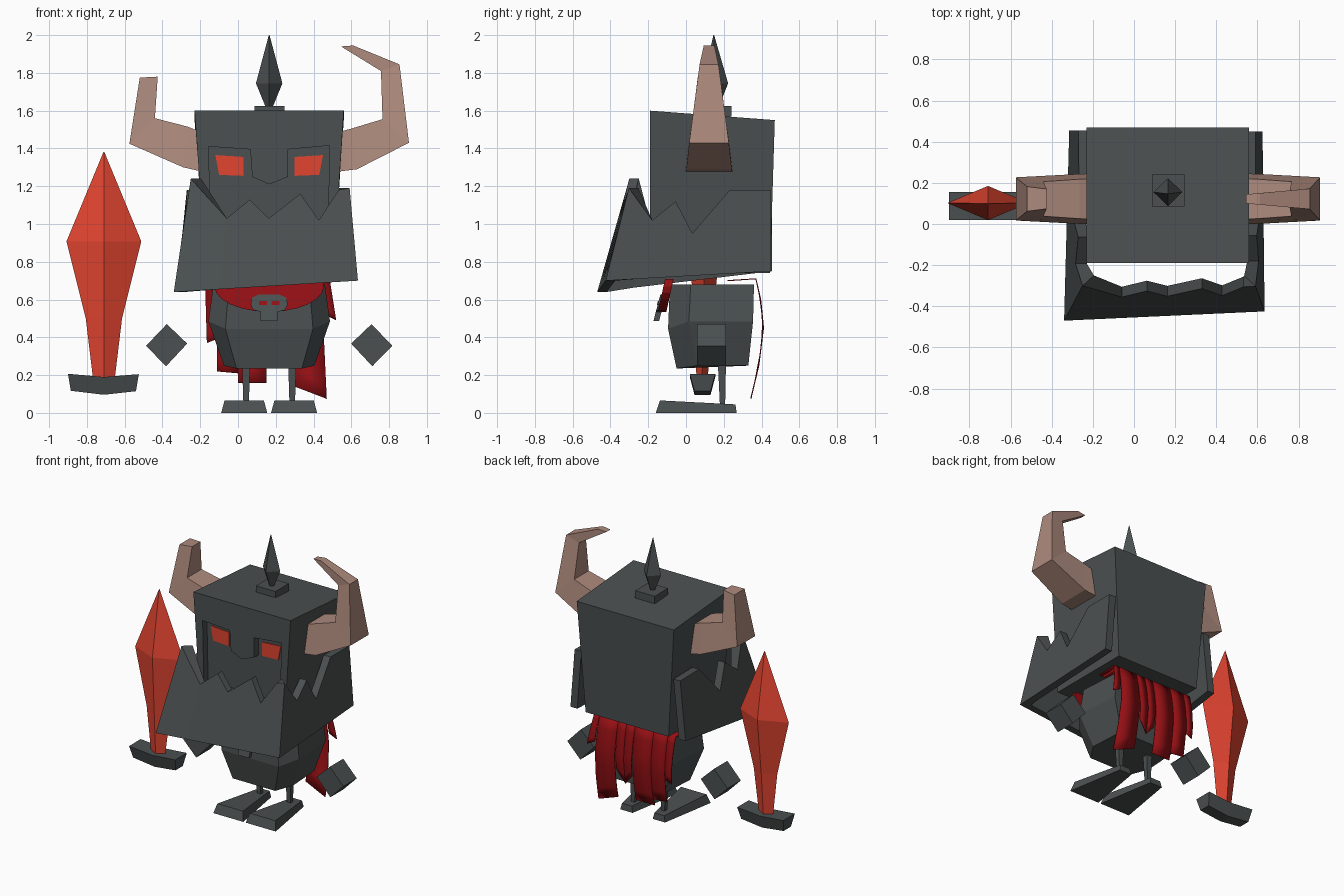
import bpy, bmesh, math
from mathutils import Vector

if "Cube" in bpy.data.objects:
    bpy.data.objects.remove(bpy.data.objects["Cube"])


def material(name, rgb):
    m = bpy.data.materials.new(name)
    m.diffuse_color = (*rgb, 1)
    m.use_nodes = True
    m.node_tree.nodes["Principled BSDF"].inputs["Base Color"].default_value = m.diffuse_color
    return m


IRON = material("dark iron", (0.070, 0.080, 0.080))
GLOW = material("glowing red", (0.75, 0.058, 0.030))
HORN = material("horn tan", (0.42, 0.255, 0.205))
CLOTH = material("deep red cloth", (0.30, 0.005, 0.007))
CX = 0.165  # middle of the body


def make(name, verts, faces, mat, closed=True):
    bm = bmesh.new()
    vs = [bm.verts.new(v) for v in verts]
    for f in faces:
        bm.faces.new([vs[i] for i in f])
    if closed:
        bmesh.ops.recalc_face_normals(bm, faces=bm.faces)
    me = bpy.data.meshes.new(name)
    bm.to_mesh(me)
    bm.free()
    me.materials.append(mat)
    ob = bpy.data.objects.new(name, me)
    bpy.context.collection.objects.link(ob)
    return ob


def loft(name, rings, mat):
    n = len(rings[0])
    verts = [p for r in rings for p in r]
    faces = [tuple(range(n)), tuple(range(len(verts) - n, len(verts)))]
    for k in range(len(rings) - 1):
        for i in range(n):
            j = (i + 1) % n
            faces.append((k * n + i, k * n + j, k * n + n + j, k * n + n + i))
    return make(name, verts, faces, mat)


def prism(name, xz, y0, y1, mat, lean=0, z_ref=0):
    return loft(name, [[(x, y + lean * (z - z_ref), z) for x, z in xz]
                       for y in (y0, y1)], mat)


def rect(x0, x1, y0, y1, z):
    return [(x0, y0, z), (x1, y0, z), (x1, y1, z), (x0, y1, z)]


def diamond(cx, cy, rx, ry, z):
    return [(cx - rx, cy, z), (cx, cy - ry, z), (cx + rx, cy, z), (cx, cy + ry, z)]


# Helmet: tapered box with a face opening cut into the front
head = loft("helmet", [rect(-0.17, 0.505, -0.19, 0.445, 0.74),
                       [(-0.23, -0.19, 1.6), (0.56, -0.19, 1.6),
                        (0.56, 0.47, 1.55), (-0.23, 0.47, 1.55)]], IRON)
cutter = prism("face_opening", [(-0.145, 0.95), (-0.155, 1.41), (0.065, 1.395), (0.075, 1.25),
                                (CX, 1.21), (0.265, 1.25), (0.265, 1.395), (0.485, 1.415),
                                (0.475, 0.95)], -0.3, -0.14, IRON)
cutter.hide_render = True
mod = head.modifiers.new("cut", 'BOOLEAN')
mod.operation = 'DIFFERENCE'
mod.solver = 'EXACT'
mod.object = cutter
bpy.context.view_layer.objects.active = head
bpy.ops.object.modifier_apply(modifier="cut")
bpy.data.objects.remove(cutter)

# Eyes
for side, s in (("left", 1), ("right", -1)):
    prism("eye_" + side, [(CX + s * x, z) for x, z in
                          ((-0.285, 1.365), (-0.135, 1.355), (-0.135, 1.255), (-0.265, 1.26))],
          -0.147, -0.138, GLOW)

# Crest spike on its base
loft("crest_base", [rect(0.087, 0.245, 0.085, 0.24, 1.57),
                    rect(0.087, 0.245, 0.085, 0.24, 1.625)], IRON)
loft("crest_spike", [diamond(CX, 0.155, 0.015, 0.015, 1.61),
                     diamond(CX, 0.155, 0.07, 0.068, 1.745),
                     diamond(CX, 0.147, 0.002, 0.002, 2.0)], IRON)


# Horns: outer and inner outline points with half depth
def horn(name, stations):
    rings = []
    for (ox, oz), (ix, iz), hw in stations:
        rings.append([(ox, 0.122 - hw, oz), (ox, 0.122 + hw, oz),
                      (ix, 0.122 + hw * 0.8, iz), (ix, 0.122 - hw * 0.8, iz)])
    loft(name, rings, HORN)


horn("horn_right", [((0.51, 1.275), (0.51, 1.48), 0.125), ((0.63, 1.29), (0.60, 1.505), 0.12),
                    ((0.905, 1.43), (0.765, 1.555), 0.105), ((0.855, 1.845), (0.757, 1.81), 0.05),
                    ((0.61, 1.945), (0.545, 1.94), 0.028)])
horn("horn_left", [((-0.18, 1.275), (-0.18, 1.48), 0.125), ((-0.29, 1.30), (-0.265, 1.515), 0.12),
                   ((-0.575, 1.425), (-0.44, 1.56), 0.105), ((-0.52, 1.775), (-0.425, 1.78), 0.06)])

# Jaw guard: leaning wall round three sides with a jagged top
low = [Vector(p) for p in ((-0.315, 0.455, 0.75), (-0.34, -0.47, 0.64),
                           (0.635, -0.425, 0.70), (0.625, 0.45, 0.75))]
high = [Vector(p) for p in ((-0.265, 0.455, 1.24), (-0.25, -0.30, 1.24),
                            (0.59, -0.30, 1.20), (0.59, 0.45, 1.20))]
side_teeth = [(0.0, 1.18), (0.29, 1.18), (0.51, 0.95), (0.655, 1.12), (0.79, 1.02)]
front_teeth = [(0.0, 1.24), (0.25, 1.03), (0.38, 1.13), (0.50, 1.03),
               (0.69, 1.16), (0.80, 1.02), (0.93, 1.18)]
columns = ([(0, t, z) for t, z in side_teeth] + [(1, t, z) for t, z in front_teeth]
           + [(2, 0.0, 1.19)] + [(2, 1 - t, z) for t, z in reversed(side_teeth)])
rings = []
for seg, t, z in columns:
    a, b = low[seg].lerp(low[seg + 1], t), high[seg].lerp(high[seg + 1], t)
    top = a.lerp(b, (z - a.z) / (b.z - a.z))
    corner = t == 0.0 and seg > 0
    dx = 0.055 if seg == 0 or (seg == 1 and corner) else -0.055 if seg == 2 else 0
    dy = 0.05 if seg == 1 or corner else 0
    off = Vector((dx, dy, 0))
    rings.append([a, top, top + off, a + off])
loft("jaw_guard", rings, IRON)


# Torso with chamfered front corners
def torso_ring(hw, y0, y1, z, zf):
    return [(CX - hw, y0 + 0.11, z), (CX - hw * 0.72, y0, zf), (CX + hw * 0.72, y0, zf),
            (CX + hw, y0 + 0.11, z), (CX + hw * 0.93, y1, z), (CX - hw * 0.93, y1, z)]


loft("torso", [torso_ring(0.24, -0.05, 0.33, 0.25, 0.235), torso_ring(0.322, -0.095, 0.355, 0.485, 0.445),
               torso_ring(0.295, -0.085, 0.36, 0.68, 0.68)], IRON)

# Scarf across the chest, and the skull buckle
arc = [(CX + 0.29 * math.cos(a), 0.67 + 0.135 * math.sin(a))
       for a in [math.pi + math.pi * i / 12 for i in range(13)]]
prism("scarf", arc + [(CX + 0.28, 0.71), (CX - 0.28, 0.71)], -0.115, -0.07, CLOTH, 0.22, 0.69)
half = [(0.045, 0.487), (0.045, 0.535), (0.085, 0.545), (0.098, 0.575), (0.09, 0.61), (0.055, 0.627)]
skull = [(CX + x, z) for x, z in half] + [(CX - x, z) for x, z in reversed(half)]
prism("skull_buckle", skull, -0.135, -0.105, IRON, 0.26, 0.63)
for s in (-1, 1):
    prism("buckle_eye", [(CX + s * x, z) for x, z in
                         ((0.012, 0.572), (0.055, 0.572), (0.055, 0.592), (0.012, 0.592))],
          -0.139, -0.132, CLOTH, 0.26, 0.63)

# Ragged cape: strips hanging down one curved side profile
drop = [(0.37, 0.71), (0.395, 0.60), (0.41, 0.45), (0.385, 0.25), (0.342, 0.07)]


def cape_y(z):
    for (ya, za), (yb, zb) in zip(drop, drop[1:]):
        if z >= zb - 1e-6:
            return ya + (yb - ya) * (za - z) / (za - zb)
    return drop[-1][0]


strips = [(-0.175, -0.165, 0.37, -0.115, -0.115, 0.39), (-0.115, -0.11, 0.22, 0.0, 0.0, 0.21),
          (0.0, 0.0, 0.16, 0.15, 0.15, 0.16), (0.15, 0.16, 0.34, 0.22, 0.22, 0.27),
          (0.22, 0.22, 0.27, 0.29, 0.285, 0.36), (0.29, 0.30, 0.14, 0.44, 0.47, 0.075),
          (0.44, 0.46, 0.52, 0.485, 0.52, 0.49)]
verts, faces, ROWS = [], [], 8
for xa, xab, za, xb, xbb, zb in strips:
    base = len(verts)
    for x in (xa, xb):
        verts.append((x, 0.22, 0.70))
    for r in range(ROWS):
        f = r / (ROWS - 1)
        for x, xe, ze in ((xa, xab, za), (xb, xbb, zb)):
            z = 0.71 + (ze - 0.71) * f
            verts.append((x + (xe - x) * f, cape_y(z), z))
    for r in range(ROWS):
        i = base + 2 * r
        faces.append((i, i + 1, i + 3, i + 2))
cape = make("cape", verts, faces, CLOTH)
sol = cape.modifiers.new("thickness", 'SOLIDIFY')
sol.thickness = 0.006
sol.offset = 0
for p in cape.data.polygons:
    p.use_smooth = True
bpy.ops.object.select_all(action='DESELECT')
cape.select_set(True)
bpy.context.view_layer.objects.active = cape
bpy.ops.object.shade_smooth_by_angle(angle=math.radians(40))

# Legs, feet and floating hands, mirrored about the body
for side, s in (("left", -1), ("right", 1)):
    lx, fx = CX + s * 0.122, CX + s * 0.132
    loft("leg_" + side, [rect(lx - 0.014, lx + 0.014, 0.18, 0.207, 0.03),
                         rect(lx - 0.022, lx + 0.022, 0.168, 0.212, 0.28)], IRON)
    loft("foot_" + side, [
        [(fx - 0.122, -0.16, 0), (fx + 0.122, -0.16, 0), (fx + 0.104, -0.138, 0.066), (fx - 0.104, -0.138, 0.066)],
        [(fx - 0.05, 0.268, 0), (fx + 0.05, 0.268, 0), (fx + 0.04, 0.262, 0.045), (fx - 0.04, 0.262, 0.045)]], IRON)
    hx = CX + s * 0.542
    prism("hand_" + side, [(hx + s * 0.11, 0.355), (hx, 0.47), (hx - s * 0.108, 0.367), (hx + s * 0.004, 0.247)],
          0.058, 0.213, IRON)

# Sword: diamond section blade above a bent guard
SX = -0.71
loft("sword_blade", [diamond(SX, 0.085, 0.055, 0.028, 0.16), diamond(SX, 0.09, 0.096, 0.05, 0.50),
                     diamond(SX, 0.102, 0.198, 0.083, 0.908), diamond(SX, 0.1, 0.002, 0.002, 1.382)], GLOW)
loft("sword_guard", [[(xb, 0.045, zb), (xb, 0.13, zb), (xt, 0.155, zt), (xt, 0.02, zt)]
                     for xb, zb, xt, zt in ((-0.885, 0.117, -0.90, 0.207), (SX, 0.096, SX, 0.19),
                                            (-0.54, 0.115, -0.525, 0.205))], IRON)
